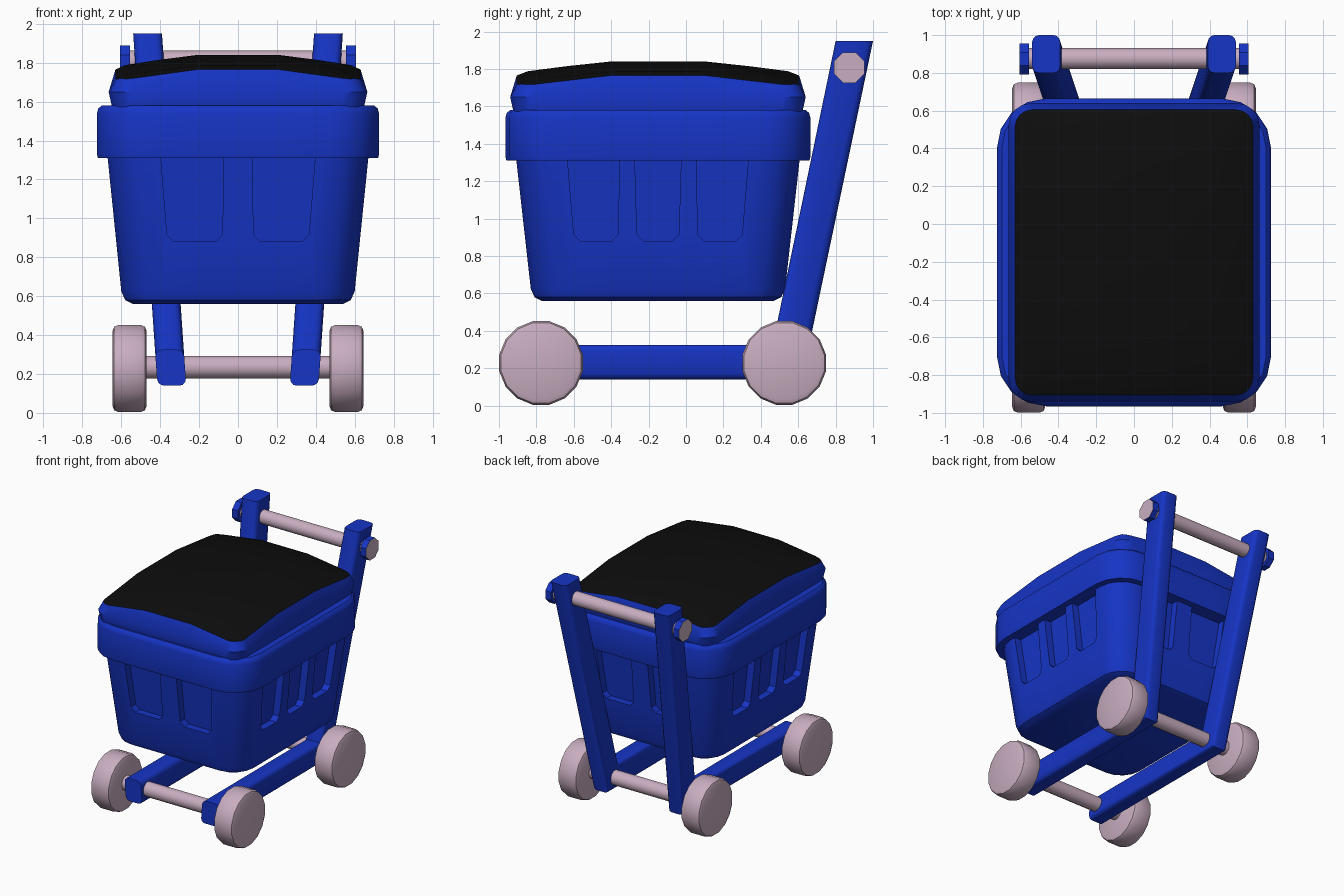
import bpy, bmesh, math
from mathutils import Matrix, Vector

if "Cube" in bpy.data.objects:
    bpy.data.objects.remove(bpy.data.objects["Cube"])

CY = -0.15  # basket centre in y


def mat(name, rgb):
    m = bpy.data.materials.new(name)
    m.diffuse_color = (*rgb, 1)
    m.use_nodes = True
    m.node_tree.nodes["Principled BSDF"].inputs["Base Color"].default_value = m.diffuse_color
    return m


BLUE = mat("blue", (0.008, 0.035, 0.56))
PINK = mat("pale_pink", (0.58, 0.42, 0.53))
BLACK = mat("black", (0.004, 0.004, 0.004))


def finish(name, bm, material, angle=35):
    bmesh.ops.recalc_face_normals(bm, faces=bm.faces)
    me = bpy.data.meshes.new(name)
    bm.to_mesh(me)
    bm.free()
    ob = bpy.data.objects.new(name, me)
    bpy.context.collection.objects.link(ob)
    if material:
        me.materials.append(material)
    smooth(ob, angle)
    return ob


def smooth(ob, angle=35):
    bpy.ops.object.select_all(action='DESELECT')
    bpy.context.view_layer.objects.active = ob
    ob.select_set(True)
    bpy.ops.object.shade_smooth_by_angle(angle=math.radians(angle))


def apply_mod(ob, mod):
    bpy.context.view_layer.objects.active = ob
    bpy.ops.object.modifier_apply(modifier=mod.name)


def ring(hx, hy, r, z, seg=4):
    """Rounded rectangle with two extra points per side; z may be a function."""
    pts = []
    for k, (sx, sy) in enumerate([(1, 1), (-1, 1), (-1, -1), (1, -1)]):
        for i in range(seg + 1):
            a = math.pi / 2 * (k + i / seg)
            pts.append((sx * (hx - r) + r * math.cos(a), sy * (hy - r) + r * math.sin(a)))
        if k % 2 == 0:
            pts += [(sx * hx * .33, sy * hy), (-sx * hx * .33, sy * hy)]
        else:
            pts += [(sx * hx, sy * hy * .33), (sx * hx, -sy * hy * .33)]
    return [(x, y + CY, z(x, y) if callable(z) else z) for x, y in pts]


def loft(name, rings, material, caps=(True, True)):
    bm = bmesh.new()
    vs = [[bm.verts.new(p) for p in r] for r in rings]
    n = len(vs[0])
    for a, b in zip(vs, vs[1:]):
        for i in range(n):
            j = (i + 1) % n
            bm.faces.new((a[i], a[j], b[j], b[i]))
    for use, r in zip(caps, (vs[0], vs[-1])):
        if use:
            bm.faces.new(r)
    return finish(name, bm, material)


def rod(name, radius, x0, x1, y, z, sides, material, bevel=0):
    bm = bmesh.new()
    bmesh.ops.create_cone(bm, cap_ends=True, segments=sides, radius1=radius, radius2=radius,
                          depth=abs(x1 - x0),
                          matrix=Matrix.Translation(((x0 + x1) / 2, y, z)) @ Matrix.Rotation(math.pi / 2, 4, 'Y')
                          @ Matrix.Rotation(math.pi / sides, 4, 'Z'))
    if bevel:
        rims = [e for e in bm.edges if abs(e.verts[0].co.x - e.verts[1].co.x) < 1e-4]
        bmesh.ops.bevel(bm, geom=rims, offset=bevel, segments=2, profile=0.5, affect='EDGES')
    return finish(name, bm, material)


# Basket body, flaring upward
def wall_x(z): return 0.60 + 0.07 * (z - 0.62) / 0.69
def wall_y(z): return 0.68 + 0.077 * (z - 0.62) / 0.69


basket = loft("basket", [ring(0.54, 0.62, 0.14, 0.56), ring(0.58, 0.66, 0.18, 0.58),
                         ring(0.60, 0.68, 0.20, 0.625),
                         ring(wall_x(1.4), wall_y(1.4), 0.22, 1.4)], BLUE)

# Pockets pressed into the basket walls
bm = bmesh.new()


def pocket(outline, place):
    loops = [[bm.verts.new(place(t, z, d)) for t, z in outline] for d in (-0.06, 0.05)]
    n = len(outline)
    for r in loops:
        bm.faces.new(r)
    for i in range(n):
        j = (i + 1) % n
        bm.faces.new((loops[0][i], loops[0][j], loops[1][j], loops[1][i]))


def outline(a, b, c, d):
    """a..b along the top, c..d along the chamfered bottom."""
    return [(a, 1.36), (b, 1.36), (d, 0.915), (d - 0.035, 0.88), (c + 0.035, 0.88), (c, 0.915)]


FRONT = outline(-0.40, -0.073, -0.365, -0.08)
SIDE = outline(-0.487, -0.205, -0.45, -0.213)
MIDDLE = outline(-0.125, 0.125, -0.112, 0.112)
for s in (-1, 1):
    def on_end(t, z, d): return (t, CY + s * (wall_y(z) + d), z)
    def on_side(t, z, d): return (s * (wall_x(z) + d), CY + t, z)
    for m in (-1, 1):
        pocket([(m * t, z) for t, z in FRONT], on_end)
        pocket([(m * t, z) for t, z in SIDE], on_side)
    pocket(MIDDLE, on_side)
cutter = finish("pocket_cutter", bm, None)
cutter.hide_render = True
mod = basket.modifiers.new("pockets", 'BOOLEAN')
mod.object = cutter
mod.operation = 'DIFFERENCE'
mod.solver = 'EXACT'
apply_mod(basket, mod)
bpy.data.objects.remove(cutter)
smooth(basket)

# Rim band around the basket
loft("basket_rim", [ring(0.72, 0.81, 0.255, 1.31), ring(0.725, 0.815, 0.26, 1.33),
                    ring(0.725, 0.815, 0.26, 1.54), ring(0.718, 0.808, 0.255, 1.565),
                    ring(0.70, 0.79, 0.24, 1.58)], BLUE)


# Domed lid: blue surround and black top
def drop(u):
    u = abs(u)
    return 0 if u < 0.33 else 0.06 * ((u - 0.33) / 0.67) ** 1.15


def dome(x, y):
    u, v = x / 0.63, y / 0.755
    edge = max(abs(u), abs(v))
    return 1.84 - drop(u) - drop(v) - 0.015 * max(0, min(1, (edge - 0.92) / 0.08))


EDGE = ring(0.63, 0.755, 0.09, dome)
loft("lid_surround", [ring(0.645, 0.77, 0.11, 1.56), ring(0.665, 0.79, 0.12, 1.65), EDGE],
     BLUE, (True, False))
loft("lid_top", [EDGE, ring(0.58, 0.695, 0.08, dome), ring(0.40, 0.48, 0.05, dome),
                 ring(0.21, 0.25, 0.03, dome)], BLACK, (False, True))

# Frame: L-shaped rail and leaning post on each side
PROFILE = [(-0.86, 0.14), (0.62, 0.14), (1.0, 1.95), (0.80, 1.95), (0.463, 0.325), (-0.86, 0.325)]
for s, side in ((1, "right"), (-1, "left")):
    bm = bmesh.new()
    base = bm.faces.new([bm.verts.new((-0.074, y, z)) for y, z in PROFILE])
    ext = bmesh.ops.extrude_face_region(bm, geom=[base])
    bmesh.ops.translate(bm, vec=(0.148, 0, 0), verts=[v for v in ext['geom'] if isinstance(v, bmesh.types.BMVert)])
    bm.normal_update()

    def on_cap(e):
        ys = [v.co.y for v in e.verts]
        zs = [v.co.z for v in e.verts]
        return max(ys) < -0.85 or min(zs) > 1.94
    long_edges = [e for e in bm.edges
                  if abs(e.verts[0].co.x - e.verts[1].co.x) < 1e-4 and not on_cap(e)]
    bmesh.ops.bevel(bm, geom=long_edges, offset=0.035, segments=3, profile=0.5, affect='EDGES')
    for v in bm.verts:  # lean outward with height
        v.co.x = s * (v.co.x + 0.34 + 0.069 * (v.co.z - 0.14))
    finish(side + "_frame", bm, BLUE)

# Wheels and axles
for y, end in ((-0.775, "front"), (0.525, "back")):
    rod(end + "_axle", 0.06, -0.5, 0.5, y, 0.235, 12, PINK)
    for s, side in ((1, "right"), (-1, "left")):
        rod(f"{end}_{side}_wheel", 0.228, s * 0.47, s * 0.645, y, 0.228, 16, PINK, 0.03)

# Push handle with end caps, outer faces pale
rod("handle_bar", 0.057, -0.57, 0.57, 0.876, 1.807, 12, PINK)
for s, side in ((1, "right"), (-1, "left")):
    cap = rod(side + "_handle_cap", 0.088, s * 0.555, s * 0.607, 0.873, 1.807, 8, BLUE)
    cap.data.materials.append(PINK)
    for p in cap.data.polygons:
        if p.normal.x * s > 0.9:
            p.material_index = 1
